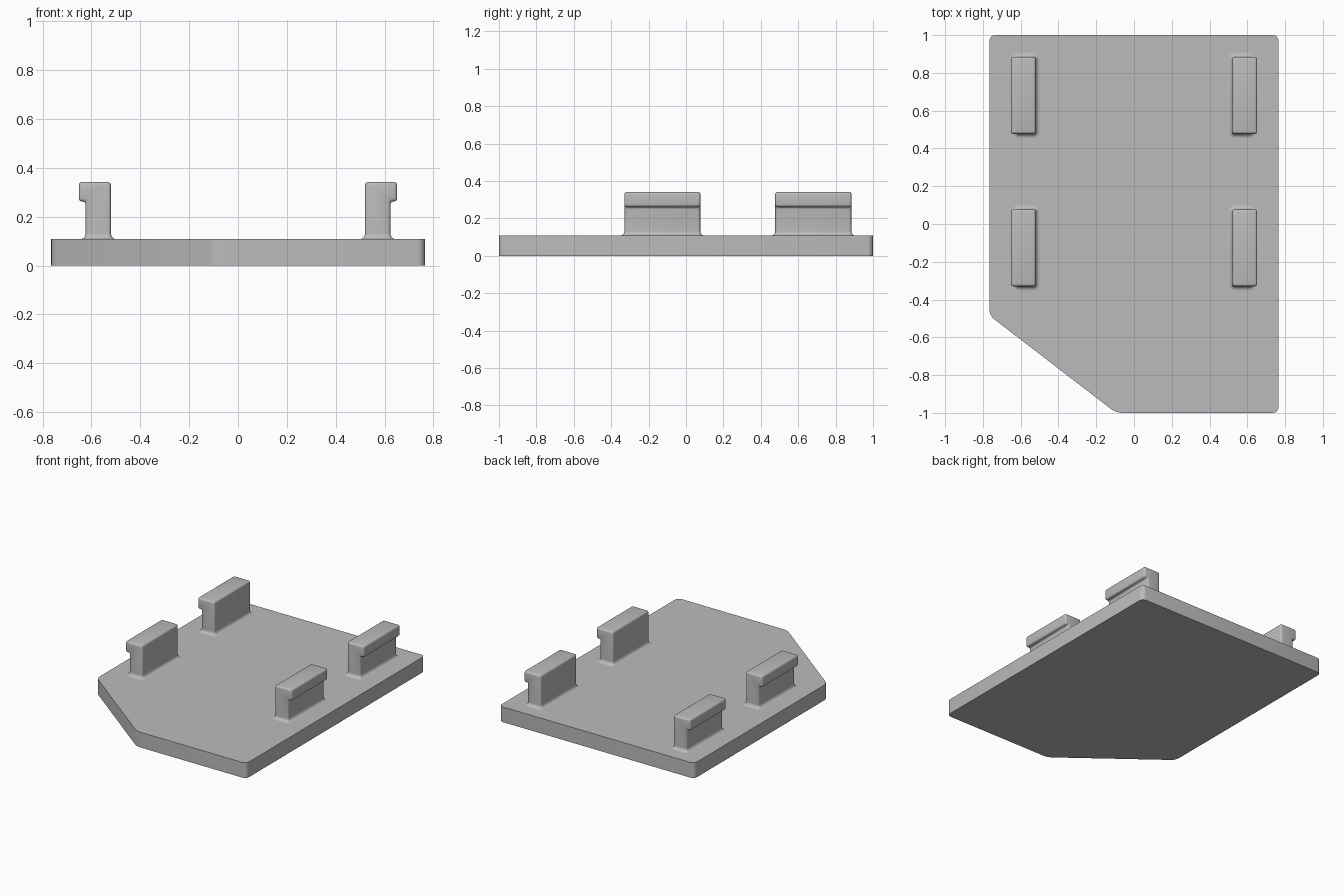
import bpy, bmesh, math
from mathutils import Vector

cube = bpy.data.objects.get("Cube")
if cube:
    bpy.data.objects.remove(cube, do_unlink=True)

GREY = (0.5, 0.5, 0.5, 1)
grey = bpy.data.materials.new("plain grey")
grey.use_nodes = True
grey.diffuse_color = GREY
grey.node_tree.nodes["Principled BSDF"].inputs["Base Color"].default_value = GREY

TOP = 0.108      # plate thickness
EDGE = 0.018     # rounding on the clips
FILLET = 0.022   # flare at the foot of each clip


def finish(name, bm):
    bmesh.ops.recalc_face_normals(bm, faces=bm.faces)
    mesh = bpy.data.meshes.new(name)
    bm.to_mesh(mesh)
    bm.free()
    mesh.materials.append(grey)
    ob = bpy.data.objects.new(name, mesh)
    bpy.context.collection.objects.link(ob)
    bpy.ops.object.select_all(action='DESELECT')
    ob.select_set(True)
    bpy.context.view_layer.objects.active = ob
    bpy.ops.object.shade_smooth_by_angle(angle=math.radians(35))
    return ob


def prism(points, direction):
    bm = bmesh.new()
    face = bm.faces.new([bm.verts.new(p) for p in points])
    grown = bmesh.ops.extrude_face_region(bm, geom=[face], use_keep_orig=True)
    moved = [v for v in grown["geom"] if isinstance(v, bmesh.types.BMVert)]
    bmesh.ops.translate(bm, verts=moved, vec=direction)
    bmesh.ops.recalc_face_normals(bm, faces=bm.faces)
    return bm


def round_edges(bm, edges, radius, segments=4):
    bmesh.ops.bevel(bm, geom=edges, offset=radius, segments=segments,
                    profile=0.5, affect='EDGES', clamp_overlap=True)


def rounded_ring(bm, x0, x1, y0, y1, radius, z, steps=4):
    ring = []
    corners = [(x1, y1), (x0, y1), (x0, y0), (x1, y0)]
    signs = [(1, 1), (-1, 1), (-1, -1), (1, -1)]
    for k, ((x, y), (sx, sy)) in enumerate(zip(corners, signs)):
        for i in range(steps + 1):
            a = math.pi / 2 * (k + i / steps)
            ring.append(bm.verts.new((x - sx * radius + radius * math.cos(a),
                                      y - sy * radius + radius * math.sin(a), z)))
    return ring


def mirror_x(ob):
    ob.modifiers.new("mirror", 'MIRROR').use_axis[0] = True


# Base plate with one clipped corner
outline = [(-0.765, -0.485), (-0.095, -1), (0.765, -1), (0.765, 1), (-0.765, 1)]
bm = prism([(x, y, 0) for x, y in outline], Vector((0, 0, TOP)))
upright = [e for e in bm.edges if abs(e.verts[0].co.z - e.verts[1].co.z) > 0.05]
round_edges(bm, upright, 0.03)
finish("base_plate", bm)

# Hooked clips, mirrored left and right
IN, OUT, LIP = 0.52, 0.624, 0.652
hook = [(IN, TOP - 0.02), (OUT, TOP - 0.02), (OUT, 0.262),
        (LIP, 0.262), (LIP, 0.342), (IN, 0.342)]
for place, y0, y1 in (("front", -0.33, 0.077), ("back", 0.477, 0.885)):
    bm = prism([(x, y0, z) for x, z in hook], Vector((0, y1 - y0, 0)))
    edges = [e for e in bm.edges if max(v.co.z for v in e.verts) > TOP]
    round_edges(bm, edges, 0.013 if EDGE > LIP - OUT else EDGE * 0.75)
    mirror_x(finish(place + "_clips", bm))

    # Concave flare where the clip meets the plate
    bm = bmesh.new()
    rings = []
    for i in range(6):
        a = math.pi / 2 * i / 5
        grow = FILLET * (1 - math.sin(a))
        rings.append(rounded_ring(bm, IN - grow, OUT + grow, y0 - grow, y1 + grow,
                                  0.013 + grow, TOP + FILLET * (1 - math.cos(a))))
    for low, high in zip(rings, rings[1:]):
        for i in range(len(low)):
            j = (i + 1) % len(low)
            bm.faces.new((low[i], low[j], high[j], high[i]))
    mirror_x(finish(place + "_clip_fillets", bm))
